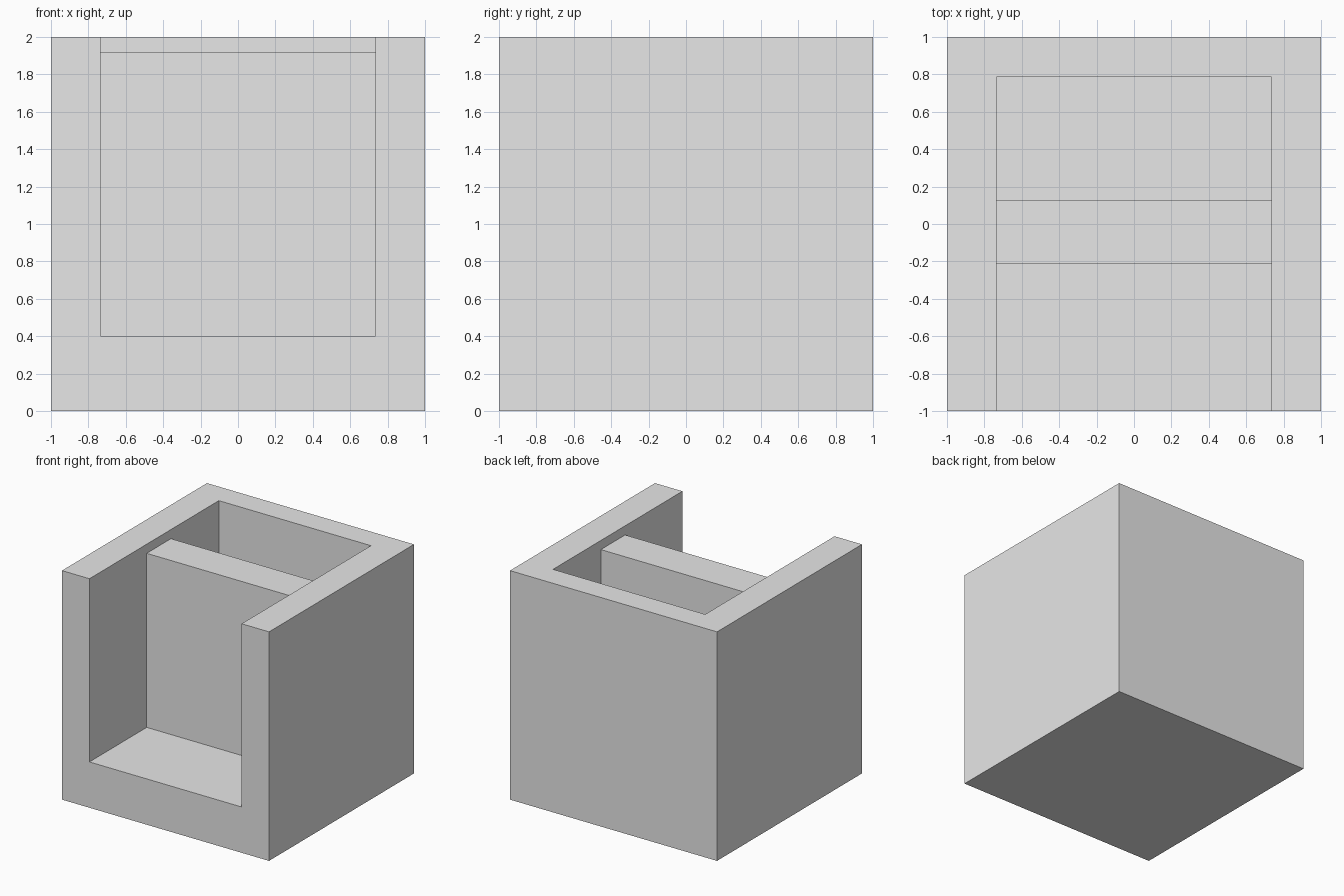
import bpy
import bmesh

# Remove the default cube
cube = bpy.data.objects.get("Cube")
if cube:
    bpy.data.objects.remove(cube, do_unlink=True)

# One plain material
grey = bpy.data.materials.new("light_grey")
grey.use_nodes = True
COLOUR = (0.8, 0.8, 0.8, 1.0)
grey.diffuse_color = COLOUR
grey.node_tree.nodes["Principled BSDF"].inputs["Base Color"].default_value = COLOUR

INNER = 0.735                      # half width between the side walls
FLOOR, TOP = 0.4, 2.0
DIVIDER_FRONT, DIVIDER_BACK = -0.21, 0.125
DIVIDER_TOP = 1.92
BACK_WALL = 0.785                  # inner face of the back wall


def add_solid(name, outline, axis, start, depth):
    """Extrude a closed 2D outline along x or z."""
    place = {
        "x": lambda a, b: (start, a, b),
        "z": lambda a, b: (a, b, start),
    }[axis]
    shift = (depth, 0, 0) if axis == "x" else (0, 0, depth)
    bm = bmesh.new()
    face = bm.faces.new([bm.verts.new(place(a, b)) for a, b in outline])
    grown = bmesh.ops.extrude_face_region(bm, geom=[face])
    moved = [v for v in grown["geom"] if isinstance(v, bmesh.types.BMVert)]
    bmesh.ops.translate(bm, verts=moved, vec=shift)
    bmesh.ops.recalc_face_normals(bm, faces=bm.faces)
    mesh = bpy.data.meshes.new(name)
    bm.to_mesh(mesh)
    bm.free()
    mesh.materials.append(grey)
    obj = bpy.data.objects.new(name, mesh)
    bpy.context.collection.objects.link(obj)
    return obj


# Solid block, with the interior cut away along a stepped side profile
body = add_solid("box_body", [(-1, -1), (1, -1), (1, 1), (-1, 1)], "z", 0, TOP)

ABOVE, AHEAD = TOP + 0.2, -1.2     # the cutter overshoots the open sides
profile = [
    (AHEAD, FLOOR), (DIVIDER_FRONT, FLOOR),
    (DIVIDER_FRONT, DIVIDER_TOP), (DIVIDER_BACK, DIVIDER_TOP),
    (DIVIDER_BACK, FLOOR), (BACK_WALL, FLOOR),
    (BACK_WALL, ABOVE), (AHEAD, ABOVE),
]
cutter = add_solid("interior_cutter", profile, "x", -INNER, 2 * INNER)
cutter.hide_render = True
cutter.hide_viewport = True
cutter.display_type = "WIRE"

cut = body.modifiers.new("interior", "BOOLEAN")
cut.operation = "DIFFERENCE"
cut.solver = "EXACT"
cut.object = cutter
